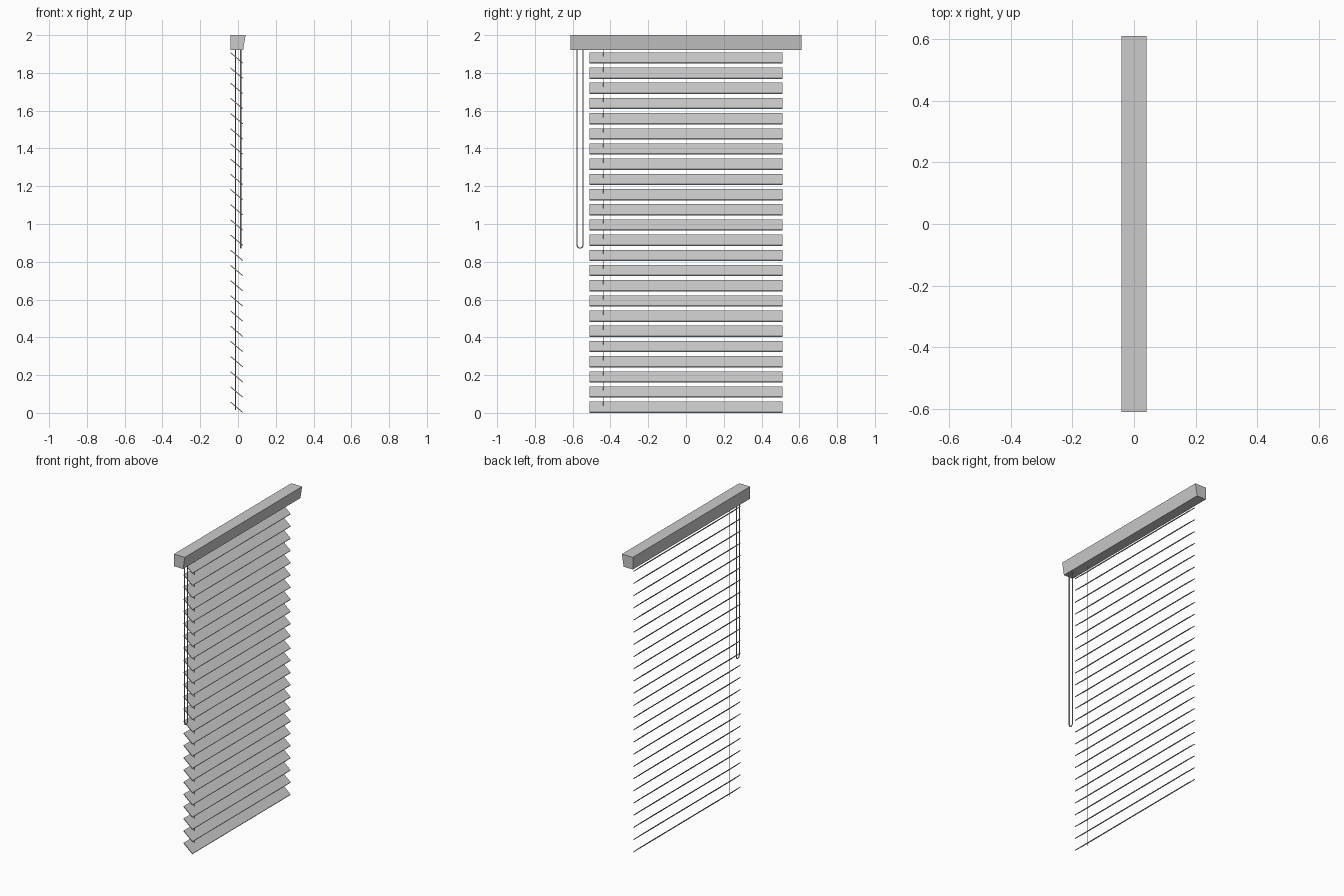
import bpy, math

if "Cube" in bpy.data.objects:
    bpy.data.objects.remove(bpy.data.objects["Cube"])


def extrude_y(name, profile, half_len):
    """Prism with an (x, z) profile, extruded along y."""
    n = len(profile)
    verts = [(x, y, z) for y in (-half_len, half_len) for x, z in profile]
    faces = [(i, (i + 1) % n, n + (i + 1) % n, n + i) for i in range(n)]
    faces += [tuple(reversed(range(n))), tuple(range(n, 2 * n))]
    mesh = bpy.data.meshes.new(name)
    mesh.from_pydata(verts, [], [tuple(reversed(f)) for f in faces])
    mesh.update()
    obj = bpy.data.objects.new(name, mesh)
    bpy.context.collection.objects.link(obj)
    return obj


def tube(name, points, radius, sides_res=1):
    """Round cord along a list of points, turned into a mesh."""
    curve = bpy.data.curves.new(name, 'CURVE')
    curve.dimensions = '3D'
    curve.bevel_depth = radius
    curve.bevel_resolution = sides_res
    curve.use_fill_caps = True
    spline = curve.splines.new('POLY')
    spline.points.add(len(points) - 1)
    for p, co in zip(spline.points, points):
        p.co = (*co, 1)
    obj = bpy.data.objects.new(name, curve)
    bpy.context.collection.objects.link(obj)
    bpy.ops.object.select_all(action='DESELECT')
    obj.select_set(True)
    bpy.context.view_layer.objects.active = obj
    bpy.ops.object.convert(target='MESH')
    bpy.ops.object.shade_smooth_by_angle()
    return obj


# Headrail with a sloped front face
extrude_y("headrail", [(-0.04, 1.92), (0.027, 1.92), (0.04, 2.0), (-0.04, 2.0)], 0.611)

# Tilted thin slats, repeated upward
nx, nz = 0.0019, 0.0024  # thickness offset, perpendicular to the slat
slat = extrude_y("slats", [(-0.038 - nx, 0.057 - nz), (0.026 - nx, 0.0024 - nz),
                           (0.026, 0.0052), (-0.038, 0.0594)], 0.511)
array = slat.modifiers.new("rows", 'ARRAY')
array.count = 24
array.use_relative_offset = False
array.use_constant_offset = True
array.constant_offset_displace = (0, 0, 0.0804)

# Lift cord threaded through the slats
tube("lift_cord", [(-0.013, -0.439, 0.015), (-0.013, -0.439, 1.93)], 0.002)

# Hanging control loop with a rounded lower end
yc, r, x = -0.561, 0.0155, 0.015
bend = [(x, yc + r * math.cos(a), 0.888 + r * math.sin(a))
        for a in (math.pi + math.pi * i / 8 for i in range(9))]
tube("control_loop", [(x, yc - r, 1.93), *bend, (x, yc + r, 1.93)], 0.0035)
